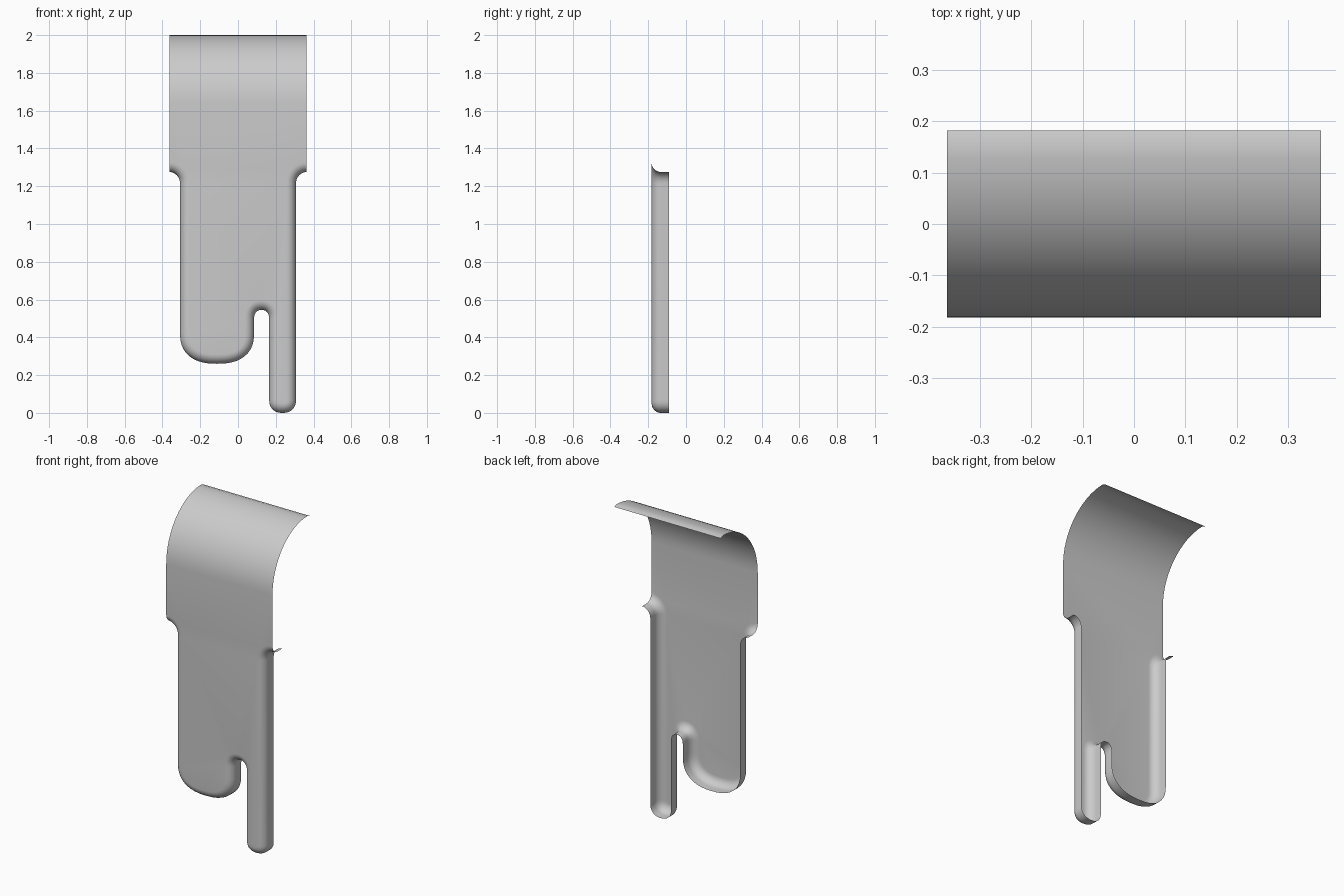
import bpy, bmesh, math
from mathutils import Vector

if "Cube" in bpy.data.objects:
    bpy.data.objects.remove(bpy.data.objects["Cube"])

W = 0.363          # half width of the curved upper sheet
YF = -0.182        # front plane
YB = -0.09         # back edge of the turned rim
R = 0.05           # rim rounding radius


def half_round(cx, cz, a, b, n, side, steps=20):
    """Half superellipse from +x to -x; side is -1 for a bottom, +1 for a top."""
    pts = []
    for i in range(steps + 1):
        t = math.pi * i / steps
        c, s = math.cos(t), math.sin(t)
        pts.append(Vector((cx + a * math.copysign(abs(c) ** (2 / n), c),
                           cz + side * b * abs(s) ** (2 / n))))
    return pts


# Lower outline, from the right shoulder round to the left shoulder
shoulder = []
for i in range(9):
    t = math.pi / 2 * (1 - i / 8)
    shoulder.append(Vector((W - 0.056 * math.cos(t), 1.215 + 0.06 * math.sin(t))))
leg = half_round(0.236, 0.07, 0.071, 0.07, 2.3, -1)
slot = half_round(0.125, 0.495, 0.04, 0.05, 2.4, 1)[::1]
lobe = half_round(-0.111, 0.42, 0.196, 0.16, 2.4, -1)
left = [Vector((-p.x, p.y)) for p in reversed(shoulder)]
path = shoulder + leg + slot + lobe + left

# Inward direction at every outline point
normals = []
for i, p in enumerate(path):
    if i in (0, len(path) - 1):
        normals.append(Vector((0, 1)))
        continue
    d = (p - path[i - 1]).normalized() + (path[i + 1] - p).normalized()
    d.normalize()
    normals.append(Vector((d.y, -d.x)))

# Rim section: inset from the outline, and depth
section = [(0, YB)]
for i in range(9):
    t = math.pi / 2 * i / 8
    section.append((R * (1 - math.cos(t)), YF + R * (1 - math.sin(t))))

bm = bmesh.new()


def bridge(a, b):
    for i in range(len(a) - 1):
        bm.faces.new((a[i], a[i + 1], b[i + 1], b[i]))


# Turned rim
rows = []
for inset, y in section:
    rows.append([bm.verts.new((p.x + n.x * inset, y, p.y + n.y * inset))
                 for p, n in zip(path, normals)])
for a, b in zip(rows, rows[1:]):
    bridge(a, b)

# Curved top sheet, with a slight drop at its back lip
rad = 0.34
curve = [(YF, 1.64)]
for i in range(1, 17):
    t = math.pi / 2 * i / 16
    curve.append((YF + rad * (1 - math.cos(t)), 1.64 + 0.36 * math.sin(t)))
curve.append((0.182, 1.992))
sheet = [[bm.verts.new((x, y, z)) for x in (W, -W)] for y, z in curve]
for a, b in zip(sheet, sheet[1:]):
    bridge(a, b)

# Flat front plate
plate = bm.faces.new(rows[-1] + [sheet[0][1], sheet[0][0]])
bmesh.ops.recalc_face_normals(bm, faces=bm.faces)
plate.normal_update()
if plate.normal.y > 0:
    bmesh.ops.reverse_faces(bm, faces=bm.faces)
bmesh.ops.triangulate(bm, faces=[plate])

mesh = bpy.data.meshes.new("curved_plate")
bm.to_mesh(mesh)
bm.free()
obj = bpy.data.objects.new("curved_plate", mesh)
bpy.context.collection.objects.link(obj)
bpy.context.view_layer.objects.active = obj
obj.select_set(True)
bpy.ops.object.shade_smooth_by_angle(angle=math.radians(40))
